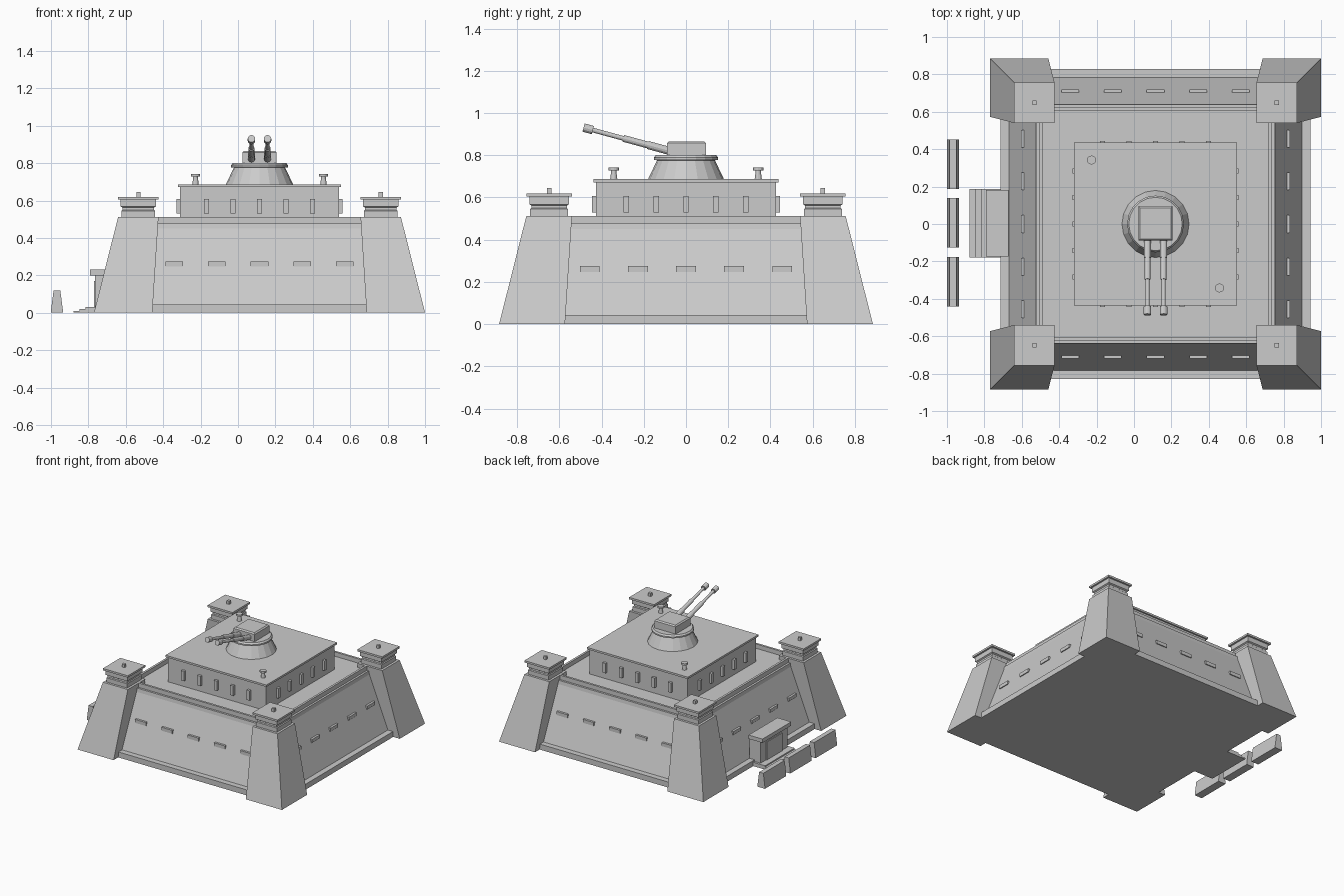
import bpy, bmesh, math
from mathutils import Vector

if "Cube" in bpy.data.objects:
    bpy.data.objects.remove(bpy.data.objects["Cube"])

CX = 0.115  # centre of the fortress in x

concrete = bpy.data.materials.new("concrete_grey")
concrete.use_nodes = True
GREY = (0.6, 0.6, 0.6, 1)
concrete.diffuse_color = GREY
concrete.node_tree.nodes["Principled BSDF"].inputs["Base Color"].default_value = GREY


def finish(name, bm):
    bmesh.ops.recalc_face_normals(bm, faces=bm.faces)
    mesh = bpy.data.meshes.new(name)
    bm.to_mesh(mesh)
    bm.free()
    mesh.materials.append(concrete)
    obj = bpy.data.objects.new(name, mesh)
    bpy.context.collection.objects.link(obj)
    return obj


def skin(name, rings):
    """Closed skin through rings that have equal point counts."""
    bm = bmesh.new()
    loops = [[bm.verts.new(p) for p in ring] for ring in rings]
    n = len(loops[0])
    for low, high in zip(loops, loops[1:]):
        for i in range(n):
            j = (i + 1) % n
            bm.faces.new((low[i], low[j], high[j], high[i]))
    bm.faces.new(loops[0][::-1])
    bm.faces.new(loops[-1])
    return finish(name, bm)


def stack(name, levels, x=CX, y=0):
    """Rectangles (z, half x, half y, optional shift x, shift y) joined upwards."""
    rings = []
    for z, hx, hy, *shift in levels:
        sx, sy = shift or (0, 0)
        rings.append([(x + sx + a * hx, y + sy + b * hy, z)
                      for a, b in ((-1, -1), (1, -1), (1, 1), (-1, 1))])
    return skin(name, rings)


def square(name, profile, x=CX, y=0):
    return stack(name, [(z, h, h) for z, h in profile], x, y)


def box(name, x0, x1, y0, y1, z0, z1):
    hx, hy = (x1 - x0) / 2, (y1 - y0) / 2
    return stack(name, [(z0, hx, hy), (z1, hx, hy)], (x0 + x1) / 2, (y0 + y1) / 2)


def turned(name, profile, start, axis, sides):
    """Round part: (distance, radius) profile along an axis."""
    turn = Vector(axis).to_track_quat('Z', 'Y')
    rings = []
    for d, r in profile:
        rings.append([Vector(start) + turn @ Vector((r * math.cos(a), r * math.sin(a), d))
                      for a in (math.tau * i / sides for i in range(sides))])
    return skin(name, rings)


def around(name, offset, reach, half_width, depth, z0, z1):
    """The same block on all four sides."""
    for side, (a, b) in zip(("front", "back", "right", "left"),
                            ((0, -1), (0, 1), (-1, 0), (1, 0))):
        mid = reach - depth / 2
        x, y = CX + a * mid + abs(b) * offset, b * mid + abs(a) * offset
        hx = half_width if b else depth / 2
        hy = half_width if a else depth / 2
        box(f"{name}_{side}", x - hx, x + hx, y - hy, y + hy, z0, z1)


# Main fortress: plinth, sloping walls, ledge, parapet and sunken deck
square("fortress_walls", [(0, 0.828), (0.043, 0.828), (0.043, 0.784), (0.45, 0.642),
                          (0.478, 0.638), (0.478, 0.622), (0.512, 0.622),
                          (0.512, 0.605), (0.478, 0.605)])

# Wall slit hoods
for i in range(-2, 3):
    around("wall_slit", i * 0.228, 0.72, 0.047, 0.05, 0.248, 0.275)

# Corner towers with lookout cabins
for a in (-1, 1):
    for b in (-1, 1):
        stack("corner_tower", [(0, 0.156, 0.156, a * 0.729, b * 0.729),
                               (0.512, 0.108, 0.108, a * 0.648, b * 0.648)])
        tx, ty = CX + a * 0.648, b * 0.648
        square("tower_cabin", [(0.512, 0.09), (0.545, 0.09), (0.55, 0.084), (0.562, 0.084),
                               (0.568, 0.094), (0.605, 0.094)], tx, ty)
        square("tower_roof", [(0.605, 0.108), (0.62, 0.108)], tx, ty)
        square("tower_post", [(0.62, 0.011), (0.645, 0.011)], tx, ty)

# Upper bunker with pilasters and roof slab
square("bunker", [(0.47, 0.425), (0.672, 0.425)])
square("bunker_roof", [(0.672, 0.437), (0.687, 0.437)])
for i in range(-2, 3):
    around("pilaster", i * 0.142, 0.445, 0.013, 0.03, 0.53, 0.607)

# Roof vents on opposite corners
for s in (-1, 1):
    turned("roof_vent", [(0, 0.017), (0.042, 0.012), (0.042, 0.024), (0.055, 0.024)],
           (CX + s * 0.342, -s * 0.342, 0.686), (0, 0, 1), 12)

# Turret base and housing
turned("turret_base", [(0, 0.18), (0.09, 0.137), (0.092, 0.152), (0.103, 0.152),
                       (0.115, 0.143)], (CX, 0, 0.686), (0, 0, 1), 20)
square("turret_housing", [(0.8, 0.092), (0.857, 0.092), (0.866, 0.083)], CX, 0.003)

# Twin gun barrels with sleeves and muzzles
for s in (-1, 1):
    turned("gun_barrel", [(0, 0.019), (0.12, 0.019), (0.12, 0.016), (0.24, 0.016),
                          (0.24, 0.011), (0.39, 0.011), (0.39, 0.02), (0.435, 0.02)],
           (CX + s * 0.043, -0.065, 0.817), (0, -0.965, 0.262), 12)

# Entrance hut with steps
box("entrance_hut", -0.765, -0.67, -0.16, 0.17, 0, 0.2)
box("entrance_roof", -0.79, -0.67, -0.173, 0.182, 0.2, 0.23)
box("entrance_door", -0.771, -0.764, -0.09, 0.1, 0.03, 0.17)
for i in range(3):
    box("entrance_step", -0.88 + i * 0.032, -0.7, -0.178, 0.187, i * 0.01, i * 0.01 + 0.01)

# Road barriers
for y in (-0.308, 0.006, 0.32):
    stack("road_barrier", [(0, 0.032, 0.132), (0.02, 0.031, 0.132), (0.118, 0.018, 0.132)],
          -0.968, y)
